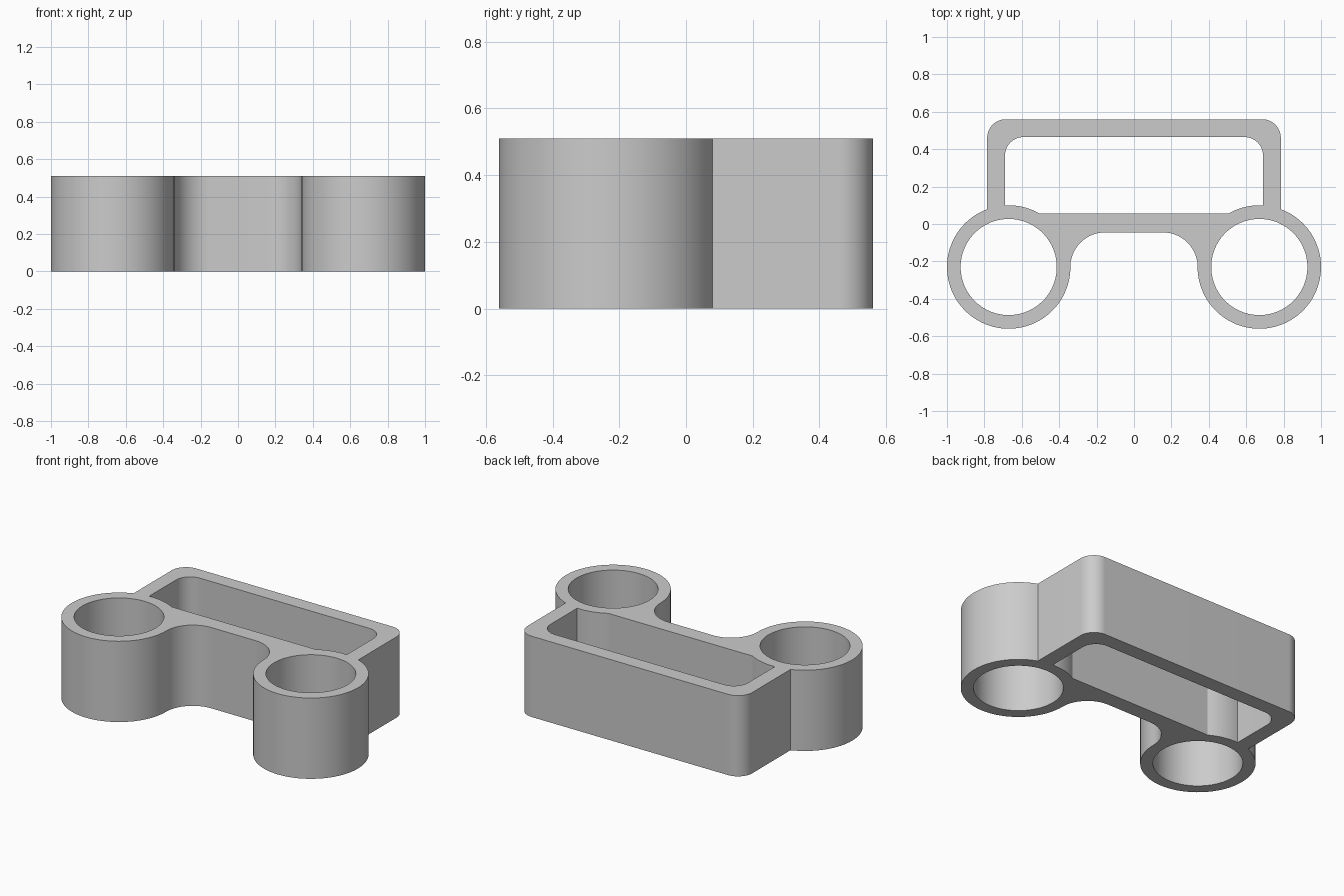
import bpy, bmesh
from math import sin, cos, acos, asin, degrees, radians, pi

cube = bpy.data.objects.get("Cube")
if cube:
    bpy.data.objects.remove(cube, do_unlink=True)

HEIGHT = 0.51
RING = (0.67, -0.23)
RING_R, BORE_R = 0.33, 0.257
OUT_X, OUT_Y = 0.785, 0.56      # tray outside
IN_X, IN_Y = 0.69, 0.465        # tray pocket
BAR_BACK, BAR_FRONT = 0.055, -0.045
CORNER = 0.1


def arc(center, r, a0, a1):
    """Points along an arc, angles in degrees."""
    n = max(4, round(abs(a1 - a0) / 4))
    angles = [radians(a0 + (a1 - a0) * i / n) for i in range(n + 1)]
    return [(center[0] + r * cos(a), center[1] + r * sin(a)) for a in angles]


def mirrored(half):
    """Close a right-hand half outline with its mirror image."""
    return half + [(-x, y) for x, y in reversed(half)]


def corner(x, y):
    return arc((x - CORNER, y - CORNER), CORNER, 90, 0)


def ring_angle_at_x(x):
    return degrees(acos((x - RING[0]) / RING_R))


# Outer outline: tray corner, ring, then fillet into the bridge
fillet_r = BAR_FRONT - RING[1]
fillet_c = (RING[0] - RING_R - fillet_r, RING[1])
outer = mirrored(corner(OUT_X, OUT_Y)
                 + arc(RING, RING_R, ring_angle_at_x(OUT_X), -180)
                 + arc(fillet_c, fillet_r, 0, 90)[1:])

# Pocket outline: the rings bulge into its front corners
bar_angle = 180 - degrees(asin((BAR_BACK - RING[1]) / RING_R))
pocket = mirrored(corner(IN_X, IN_Y)
                  + arc(RING, RING_R, ring_angle_at_x(IN_X), bar_angle))

# Ring bores
bores = [arc((s * RING[0], RING[1]), BORE_R, 0, 360)[:-1] for s in (1, -1)]

# Fill the profile and extrude it upward
bm = bmesh.new()
for loop in [outer, pocket] + bores:
    verts = [bm.verts.new((x, y, 0)) for x, y in loop]
    for i, v in enumerate(verts):
        bm.edges.new((verts[i - 1], v))
bmesh.ops.triangle_fill(bm, edges=bm.edges[:], use_beauty=True, normal=(0, 0, -1))
result = bmesh.ops.extrude_face_region(bm, geom=bm.faces[:], use_keep_orig=True)
top = [g for g in result["geom"] if isinstance(g, bmesh.types.BMVert)]
bmesh.ops.translate(bm, verts=top, vec=(0, 0, HEIGHT))
bmesh.ops.recalc_face_normals(bm, faces=bm.faces[:])

mesh = bpy.data.meshes.new("double_ring_tray")
bm.to_mesh(mesh)
bm.free()
tray = bpy.data.objects.new("double_ring_tray", mesh)
bpy.context.collection.objects.link(tray)

# Plain grey finish
grey = bpy.data.materials.new("plain_grey")
grey.use_nodes = True
color = (0.6, 0.6, 0.6, 1)
grey.diffuse_color = color
grey.node_tree.nodes["Principled BSDF"].inputs["Base Color"].default_value = color
mesh.materials.append(grey)

bpy.ops.object.select_all(action="DESELECT")
tray.select_set(True)
bpy.context.view_layer.objects.active = tray
bpy.ops.object.shade_smooth_by_angle(angle=radians(22))
